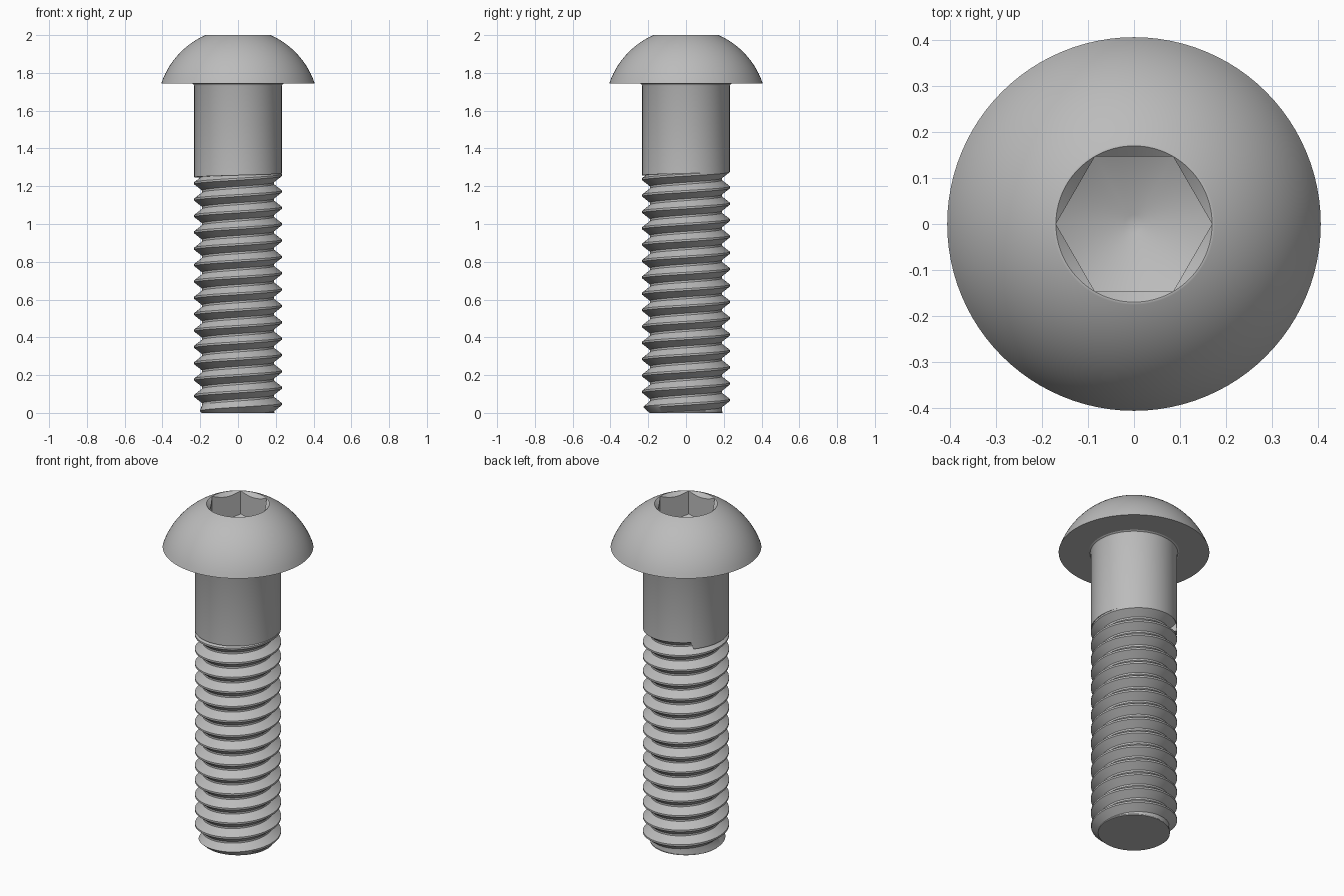
import bpy, bmesh
from math import sin, cos, pi, sqrt, radians, floor

cube = bpy.data.objects.get("Cube")
if cube:
    bpy.data.objects.remove(cube, do_unlink=True)

steel = bpy.data.materials.new("grey_steel")
steel.use_nodes = True
steel.diffuse_color = (0.5, 0.5, 0.5, 1)
steel.node_tree.nodes["Principled BSDF"].inputs["Base Color"].default_value = (0.5, 0.5, 0.5, 1)

SEG = 96
HEAD_Z = 1.745
SHANK_R = 0.232
ROOT_R = 0.19
PITCH = 0.0866
FLAT = 0.147          # half the hex socket width across flats
RIM = FLAT / cos(pi / 6)


def finish(bm, name, angle=30):
    bmesh.ops.recalc_face_normals(bm, faces=bm.faces)
    mesh = bpy.data.meshes.new(name)
    bm.to_mesh(mesh)
    bm.free()
    mesh.materials.append(steel)
    obj = bpy.data.objects.new(name, mesh)
    bpy.context.collection.objects.link(obj)
    bpy.ops.object.select_all(action='DESELECT')
    obj.select_set(True)
    bpy.context.view_layer.objects.active = obj
    bpy.ops.object.shade_smooth_by_angle(angle=radians(angle))
    return obj


def bridge(bm, lower, upper):
    for i in range(len(lower)):
        j = (i + 1) % len(lower)
        bm.faces.new((lower[i], lower[j], upper[j], upper[i]))


def ring(bm, radius, height):
    """Ring whose radius and height may depend on the angle."""
    verts = []
    for i in range(SEG):
        a = 2 * pi * i / SEG
        r = radius(a) if callable(radius) else radius
        z = height(a) if callable(height) else height
        verts.append(bm.verts.new((r * cos(a), r * sin(a), z)))
    return verts


def hexagon(a):
    return FLAT / cos((a % (pi / 3)) - pi / 6)


# Domed head with a countersunk hex socket and a conical socket floor
bm = bmesh.new()
centre = 1.6076
dome_r = sqrt(0.406 ** 2 + (HEAD_Z - centre) ** 2)
rings = [ring(bm, SHANK_R - 0.03, HEAD_Z)]
for k in range(17):
    z = HEAD_Z + (2 - HEAD_Z) * sin(pi / 2 * k / 16)
    rings.append(ring(bm, sqrt(dome_r ** 2 - (z - centre) ** 2), z))
rings.append(ring(bm, RIM, 2))
rings.append(ring(bm, hexagon, lambda a: 2 - (RIM - hexagon(a)) * 0.9))
rings.append(ring(bm, hexagon, lambda a: 1.85 + 0.5 * (hexagon(a) - FLAT)))
rings.append(ring(bm, 0.02, 1.785))
for lower, upper in zip(rings, rings[1:]):
    bridge(bm, lower, upper)
bm.faces.new(rings[-1])
finish(bm, "head")

# Plain shank, with a small fillet under the head and a helical lower end
SEAM = radians(135)


def runout(a):
    return 1.243 + 0.04 * ((a - SEAM) % (2 * pi)) / (2 * pi)


bm = bmesh.new()
rings = [ring(bm, ROOT_R - 0.01, runout), ring(bm, SHANK_R, runout),
         ring(bm, SHANK_R, HEAD_Z - 0.015), ring(bm, SHANK_R + 0.004, HEAD_Z - 0.005),
         ring(bm, SHANK_R + 0.012, HEAD_Z)]
for lower, upper in zip(rings, rings[1:]):
    bridge(bm, lower, upper)
finish(bm, "shank")

# Helical thread: a V profile swept upwards, then trimmed at both ends
profile = [(0, ROOT_R), (0.12, ROOT_R), (0.5, SHANK_R), (0.62, SHANK_R)]
TURNS = 17
bm = bmesh.new()
columns = []
for i in range(SEG * TURNS + 1):
    a = SEAM + 2 * pi * i / SEG
    base = 1.243 - PITCH * (TURNS - 1) + PITCH * (i / SEG - 1)
    columns.append([bm.verts.new((r * cos(a), r * sin(a), base + PITCH * t))
                    for t, r in profile + [(1, ROOT_R)]])
for left, right in zip(columns, columns[1:]):
    for k in range(len(profile)):
        bm.faces.new((left[k], right[k], right[k + 1], left[k + 1]))
bmesh.ops.remove_doubles(bm, verts=bm.verts, dist=0.0004)
bmesh.ops.bisect_plane(bm, geom=bm.verts[:] + bm.edges[:] + bm.faces[:],
                       plane_co=(0, 0, 0), plane_no=(0, 0, -1), clear_outer=True)
# Chamfer the tip by limiting the radius near the bottom
for v in bm.verts:
    r = sqrt(v.co.x ** 2 + v.co.y ** 2)
    limit = 0.193 + max(v.co.z, 0) * 1.1
    if r > limit:
        v.co.x *= limit / r
        v.co.y *= limit / r
finish(bm, "thread", 25)

# Flat tip and solid core
bm = bmesh.new()
rings = [ring(bm, 0.193, 0), ring(bm, 0.193, 0.006), ring(bm, ROOT_R - 0.004, 0.015),
         ring(bm, ROOT_R - 0.004, 1.3)]
bm.faces.new(rings[0])
for lower, upper in zip(rings, rings[1:]):
    bridge(bm, lower, upper)
bm.faces.new(rings[-1])
finish(bm, "core_tip")
